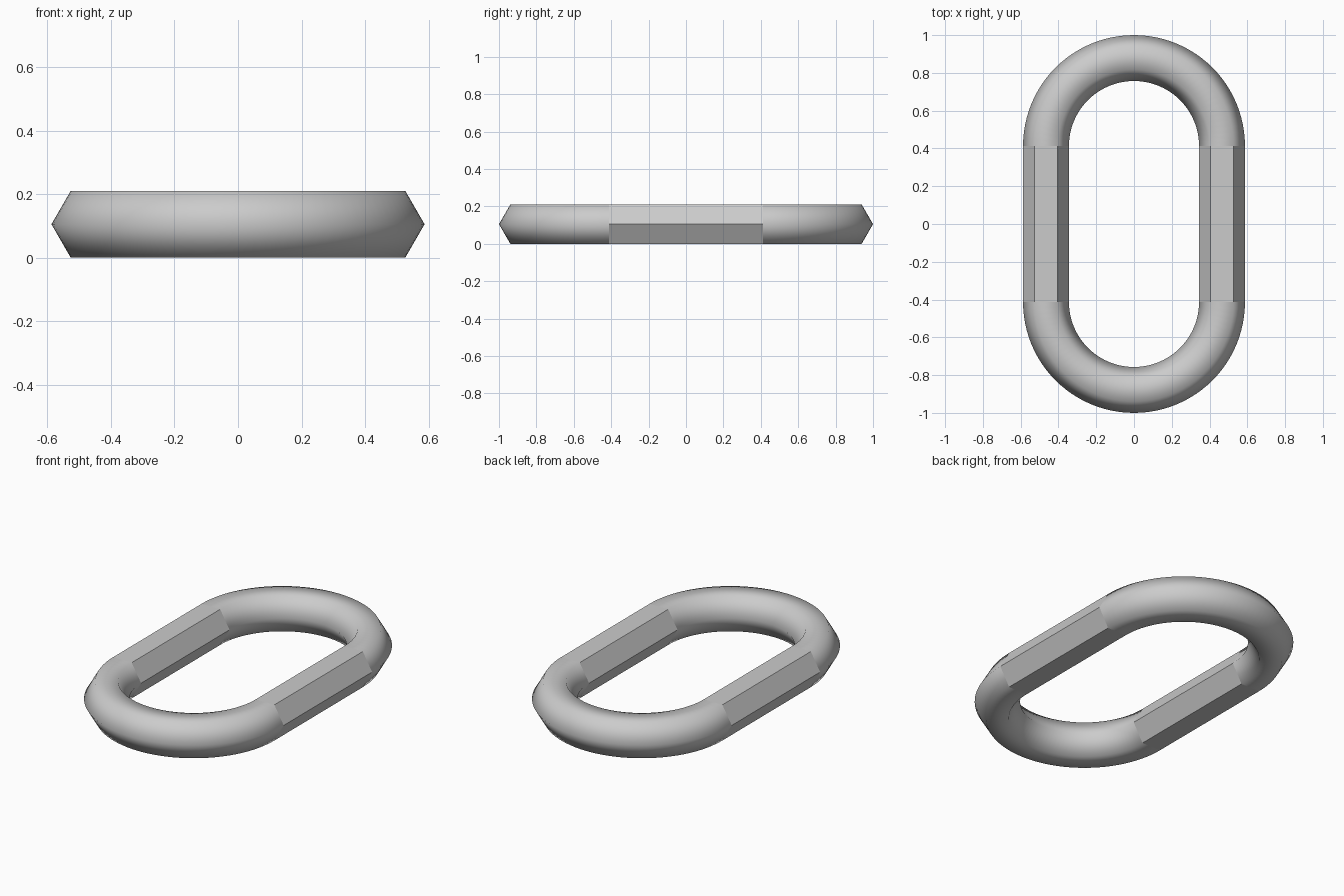
import bpy, bmesh, math
from mathutils import Matrix, Vector

cube = bpy.data.objects.get("Cube")
if cube:
    bpy.data.objects.remove(cube, do_unlink=True)

TUBE = 0.1215                      # hexagon radius
BEND = 0.466                       # centre-line radius of the bends
HALF = 0.4125                      # half length of the straight bars
HEIGHT = TUBE * math.sin(math.pi / 3)

steel = bpy.data.materials.new("grey_steel")
steel.use_nodes = True
grey = (0.6, 0.6, 0.6, 1)
steel.diffuse_color = grey
steel.node_tree.nodes["Principled BSDF"].inputs["Base Color"].default_value = grey


def sweep(name, frames, smooth):
    """Skin a hexagon along a list of placement matrices."""
    bm = bmesh.new()
    hexagon = [Vector((TUBE * math.cos(i * math.pi / 3), 0,
                       TUBE * math.sin(i * math.pi / 3))) for i in range(6)]
    rings = [[bm.verts.new(m @ p) for p in hexagon] for m in frames]
    for a, b in zip(rings, rings[1:]):
        for i in range(6):
            j = (i + 1) % 6
            bm.faces.new((a[i], a[j], b[j], b[i])).smooth = smooth
    bmesh.ops.recalc_face_normals(bm, faces=bm.faces)
    mesh = bpy.data.meshes.new(name)
    bm.to_mesh(mesh)
    bm.free()
    mesh.materials.append(steel)
    obj = bpy.data.objects.new(name, mesh)
    bpy.context.collection.objects.link(obj)


def place(y, angle):
    return (Matrix.Translation((0, y, HEIGHT)) @ Matrix.Rotation(angle, 4, "Z")
            @ Matrix.Translation((BEND, 0, 0)))


# Rounded ends
STEPS = 48
for name, y, start in (("back_bend", HALF, 0), ("front_bend", -HALF, math.pi)):
    sweep(name, [place(y, start + math.pi * i / STEPS) for i in range(STEPS + 1)], True)

# Straight faceted sides
for name, angle in (("left_bar", 0), ("right_bar", math.pi)):
    sweep(name, [place(-HALF, angle), place(HALF, angle)], False)
